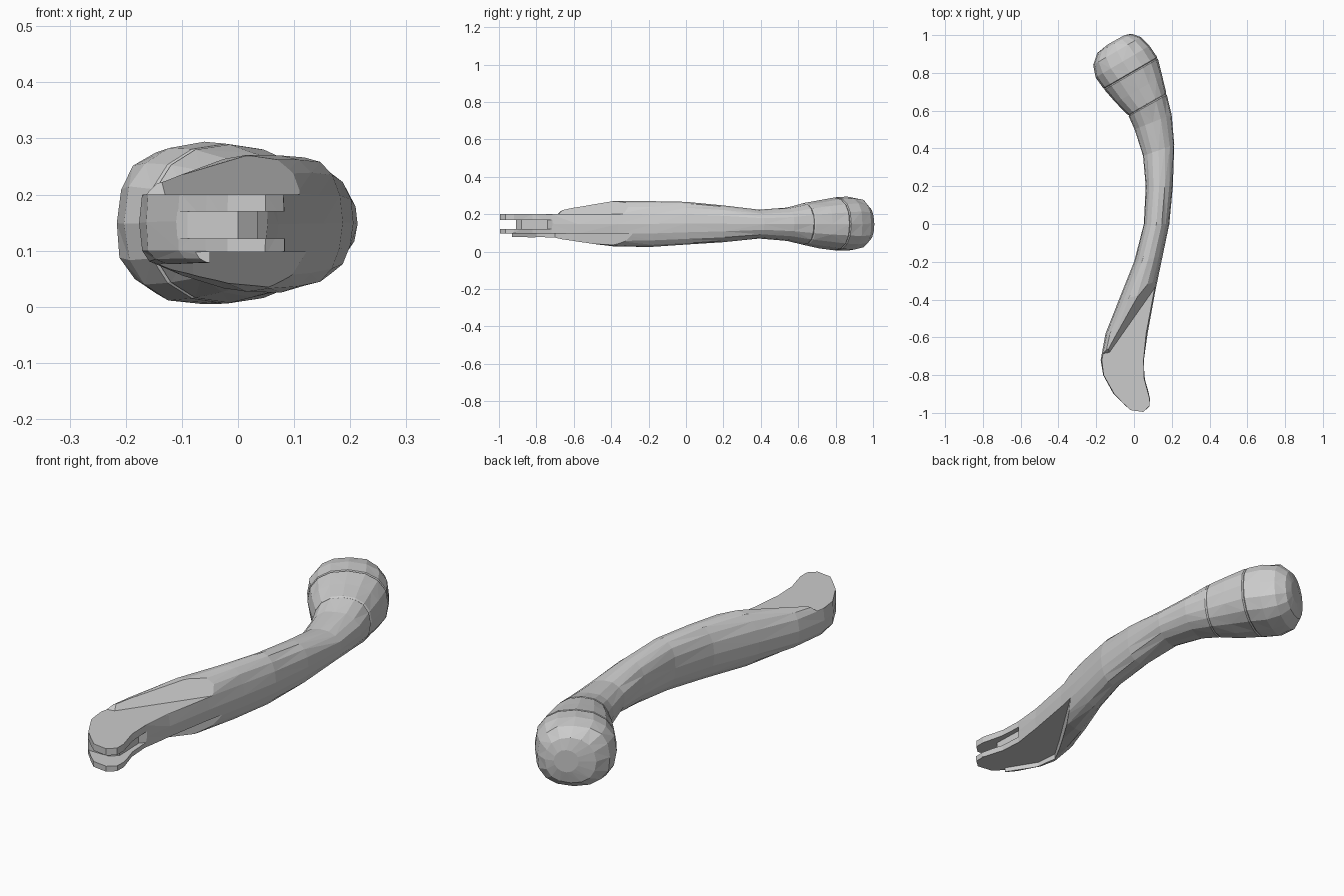
import bpy, bmesh, math, random
from mathutils import Vector

if "Cube" in bpy.data.objects:
    bpy.data.objects.remove(bpy.data.objects["Cube"])

random.seed(4)
SIDES = 16

mat = bpy.data.materials.new("plain_grey")
mat.diffuse_color = (0.6, 0.6, 0.6, 1)
mat.use_nodes = True
mat.node_tree.nodes["Principled BSDF"].inputs["Base Color"].default_value = mat.diffuse_color


def make_object(name, bm):
    bmesh.ops.recalc_face_normals(bm, faces=bm.faces)
    mesh = bpy.data.meshes.new(name)
    bm.to_mesh(mesh)
    bm.free()
    mesh.materials.append(mat)
    ob = bpy.data.objects.new(name, mesh)
    bpy.context.collection.objects.link(ob)
    return ob


def ring(sec, scale=1.0, jitter=0.0):
    """Rounded cross-section between a left and right outline point."""
    xl, yl, xr, yr, lo, hi, e = sec
    mid = Vector(((xl + xr) / 2, (yl + yr) / 2, (lo + hi) / 2))
    across = Vector(((xr - xl) / 2, (yr - yl) / 2, 0)) * scale
    up = Vector((0, 0, (hi - lo) / 2 * scale))
    pts = []
    for i in range(SIDES):
        a = math.tau * i / SIDES
        c, s = math.cos(a), math.sin(a)
        c = math.copysign(abs(c) ** (2 / e), c)
        s = math.copysign(abs(s) ** (2 / e), s)
        k = 1 - random.random() * jitter
        pts.append(mid + (across * c + up * s) * k)
    return pts


def mix(a, b, t):
    return [p + (q - p) * t for p, q in zip(a, b)]


def loft(name, secs, groove_start=False, groove_end=False):
    rings = []
    n = len(secs)
    for i, s in enumerate(secs):
        if i == 0 and groove_start:
            rings += [ring(s, 0.965), ring(mix(s, secs[1], 0.06))]
        elif i == n - 1 and groove_end:
            rings += [ring(mix(s, secs[-2], 0.06)), ring(s, 0.965)]
        else:
            rings.append(ring(s, 1.0, 0.035))
    bm = bmesh.new()
    vs = [[bm.verts.new(p) for p in r] for r in rings]
    for a, b in zip(vs, vs[1:]):
        for i in range(SIDES):
            j = (i + 1) % SIDES
            q = (a[i], a[j], b[j], b[i])
            # alternate diagonals give the hand-carved facets
            if random.random() < 0.5:
                bm.faces.new((q[0], q[1], q[2]))
                bm.faces.new((q[0], q[2], q[3]))
            else:
                bm.faces.new((q[0], q[1], q[3]))
                bm.faces.new((q[1], q[2], q[3]))
    for r in (vs[0], vs[-1]):
        mid = bm.verts.new(sum((v.co for v in r), Vector()) / SIDES)
        for i in range(SIDES):
            bm.faces.new((mid, r[i], r[(i + 1) % SIDES]))
    return make_object(name, bm)


def cut(target, outline, z0, z1, shift=(0, 0)):
    """Subtract a prism whose far side is shifted to slope its wall."""
    bm = bmesh.new()
    low = [bm.verts.new((x, y, z0)) for x, y in outline]
    high = [bm.verts.new((x + shift[0], y + shift[1], z1)) for x, y in outline]
    bm.faces.new(low)
    bm.faces.new(high)
    for i in range(len(low)):
        j = (i + 1) % len(low)
        bm.faces.new((low[i], low[j], high[j], high[i]))
    cutter = make_object("cutter", bm)
    cutter.hide_render = True
    mod = target.modifiers.new("cut", 'BOOLEAN')
    mod.operation, mod.solver, mod.object = 'DIFFERENCE', 'EXACT', cutter
    bpy.context.view_layer.objects.active = target
    bpy.ops.object.modifier_apply(modifier=mod.name)
    bpy.data.objects.remove(cutter)


# Curved handle: left x, left y, right x, right y, z low, z high, roundness
collar_low = (-0.03, 0.575, 0.172, 0.69, 0.035, 0.26, 2.3)
collar_high = (-0.16, 0.715, 0.125, 0.88, 0.006, 0.29, 2.3)
handle = loft("curved_handle", [
    (-0.02, -0.985, 0.05, -0.995, 0.06, 0.23, 5),
    (-0.06, -0.95, 0.085, -0.965, 0.075, 0.23, 5),
    (-0.11, -0.9, 0.087, -0.92, 0.075, 0.23, 5),
    (-0.165, -0.8, 0.06, -0.82, 0.072, 0.23, 4.5),
    (-0.177, -0.72, 0.056, -0.72, 0.068, 0.23, 4),
    (-0.152, -0.58, 0.072, -0.58, 0.05, 0.245, 3),
    (-0.08, -0.4, 0.112, -0.36, 0.024, 0.272, 2.3),
    (0.0, -0.2, 0.152, -0.17, 0.024, 0.273, 2.2),
    (0.05, 0.0, 0.187, 0.0, 0.034, 0.267, 2.2),
    (0.06, 0.2, 0.207, 0.2, 0.048, 0.25, 2.2),
    (0.045, 0.36, 0.216, 0.42, 0.068, 0.226, 2.1),
    (0.0, 0.5, 0.2, 0.58, 0.055, 0.238, 2.2),
    collar_low], groove_end=True)

# Flattened upper face with its diagonal shoulder
cut(handle, [(-0.35, -1.2), (0.4, -1.2), (0.4, 0.08), (0.13, -0.31),
             (-0.13, -0.68), (-0.35, -0.72)], 0.2, 0.32, (-0.03, 0.1))
# Flattened underside, leaving a lip on the outer edge
cut(handle, [(-0.05, -1.2), (0.4, -1.2), (0.4, 0.1), (0.13, -0.27),
             (-0.08, -0.6), (-0.14, -0.7), (-0.13, -0.8), (-0.05, -0.93)],
    -0.05, 0.098)
cut(handle, [(-0.3, -1.2), (0.0, -1.2), (0.0, -0.93), (-0.3, -0.93)],
    -0.05, 0.098)
# Slot between the two prongs
cut(handle, [(-0.3, -1.2), (0.3, -1.2), (0.3, -0.7), (0.065, -0.7),
             (0.03, -0.74), (0.035, -0.88), (0.0, -0.91), (-0.09, -0.91),
             (-0.15, -0.87), (-0.3, -0.86)], 0.122, 0.17)

# Flared collar between the two grooves
loft("flared_collar", [
    collar_low,
    (-0.10, 0.64, 0.152, 0.785, 0.017, 0.278, 2.3),
    collar_high], True, True)

# Rounded knob at the back end
loft("rounded_knob", [
    collar_high,
    (-0.205, 0.775, 0.085, 0.945, 0.0, 0.297, 2.4),
    (-0.22, 0.84, 0.04, 0.992, 0.012, 0.286, 2.4),
    (-0.195, 0.905, -0.01, 1.008, 0.045, 0.25, 2.2),
    (-0.14, 0.95, -0.05, 1.0, 0.1, 0.2, 2)], groove_start=True)
